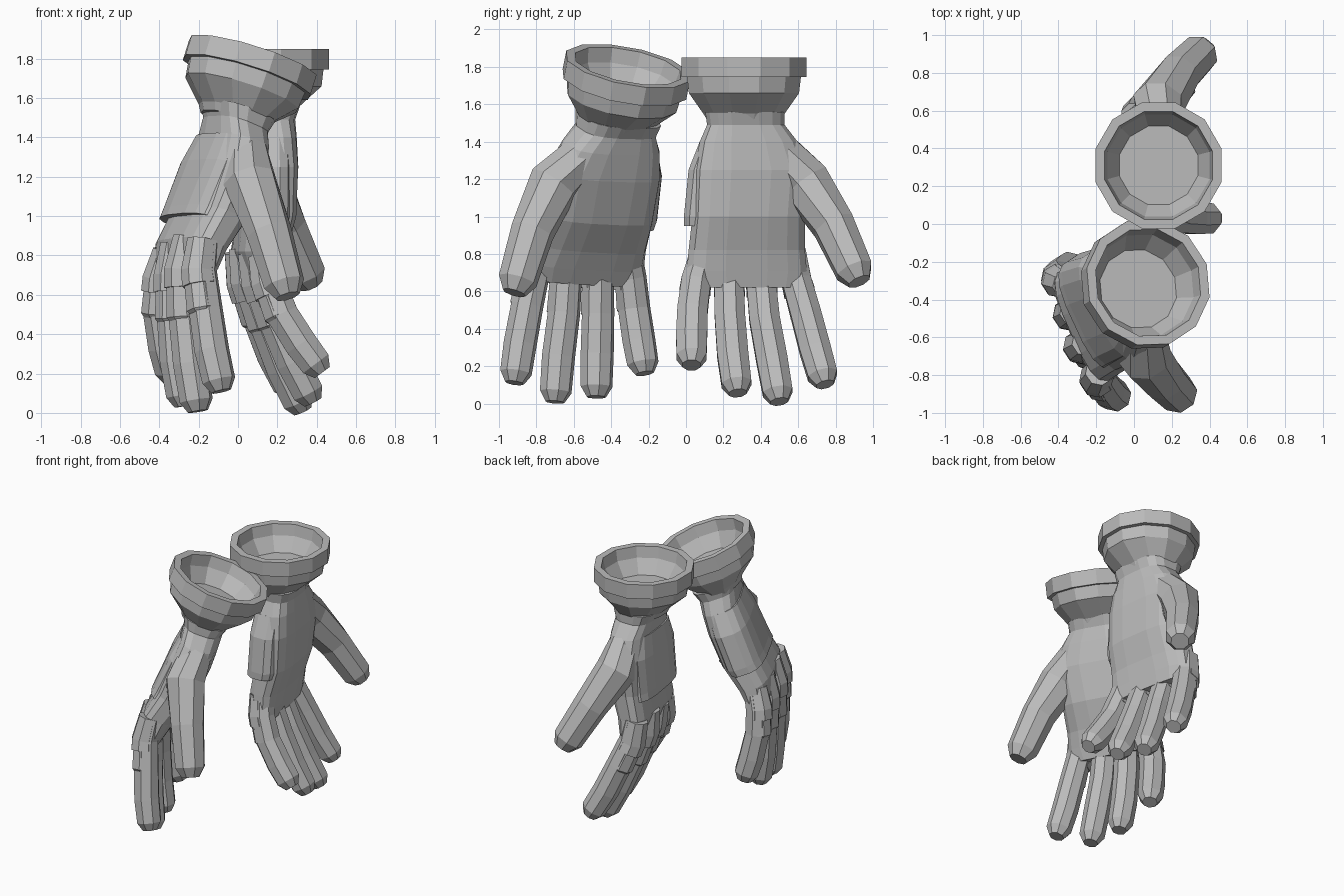
import bpy, bmesh, math
from mathutils import Vector, Matrix

old = bpy.data.objects.get("Cube")
if old:
    bpy.data.objects.remove(old)

grey = bpy.data.materials.new("glove_grey")
grey.use_nodes = True
grey.diffuse_color = (0.5, 0.5, 0.5, 1)
grey.node_tree.nodes["Principled BSDF"].inputs["Base Color"].default_value = (0.5, 0.5, 0.5, 1)

CUFF = Vector((0.13, 0.31, 1.85))


def loft(name, rings, matrix):
    """Skin a list of equal point rings and cap both ends."""
    bm = bmesh.new()
    rows = [[bm.verts.new(matrix @ p) for p in ring] for ring in rings]
    n = len(rows[0])
    for a, b in zip(rows, rows[1:]):
        for i in range(n):
            j = (i + 1) % n
            bm.faces.new((a[i], a[j], b[j], b[i]))
    bm.faces.new(rows[0])
    bm.faces.new(rows[-1])
    bmesh.ops.recalc_face_normals(bm, faces=bm.faces)
    mesh = bpy.data.meshes.new(name)
    bm.to_mesh(mesh)
    bm.free()
    mesh.materials.append(grey)
    bpy.context.collection.objects.link(bpy.data.objects.new(name, mesh))


def oval(x, y, z, rx, ry, n=12, power=1.0, skew=0.0):
    """Level ring; a low power squares it off, skew leans it along y."""
    ring = []
    for i in range(n):
        a = math.tau * (i + 0.5) / n
        c, s = math.cos(a), math.sin(a)
        dx = rx * math.copysign(abs(c) ** power, c)
        dy = ry * math.copysign(abs(s) ** power, s)
        ring.append(Vector((x + dx - skew * dy, y + dy, z)))
    return ring


def hand_section(z, x, rx, low, high):
    """Squarish section whose twist grows towards the knuckles."""
    return oval(x, (low + high) / 2, z, rx, (high - low) / 2, 16, 0.65, 0.25 - 0.1 * z)


def tube(path, radii, lift=0.0, tip=True):
    """Eight-sided rings along a path, optionally lifted to the back of the hand."""
    pts = [Vector(p) for p in path]
    rings = []
    for i, p in enumerate(pts):
        t = (pts[min(i + 1, len(pts) - 1)] - pts[max(i - 1, 0)]).normalized()
        back = t.cross(Vector((0, 1, 0))).normalized()
        if back.x > 0:
            back = -back
        side = t.cross(back)

        def ring(centre, r):
            return [centre + back * lift + (back * math.cos(a) + side * math.sin(a)) * r
                    for a in (math.tau * (k + 0.5) / 8 for k in range(8))]
        rings.append(ring(p, radii[i]))
    if tip:
        rings.append(ring(pts[-1] + t * radii[-1] * 0.65, radii[-1] * 0.6))
    return rings


# finger centre lines, from knuckle to tip
FINGERS = {
    "little": [(0.14, 0.09, 0.80), (0.165, 0.055, 0.66), (0.225, 0.035, 0.50), (0.32, 0.03, 0.35), (0.395, 0.03, 0.25)],
    "ring": [(0.085, 0.23, 0.82), (0.115, 0.23, 0.66), (0.19, 0.235, 0.46), (0.275, 0.25, 0.26), (0.355, 0.27, 0.105)],
    "middle": [(0.04, 0.40, 0.84), (0.06, 0.40, 0.67), (0.14, 0.42, 0.45), (0.225, 0.46, 0.23), (0.305, 0.49, 0.06)],
    "index": [(0.02, 0.57, 0.82), (0.04, 0.59, 0.66), (0.105, 0.64, 0.48), (0.18, 0.69, 0.29), (0.25, 0.73, 0.15)],
}
THUMB = [(0.14, 0.47, 1.38), (0.13, 0.64, 1.18), (0.235, 0.79, 0.95), (0.345, 0.90, 0.71)]

# hand sections: z, x centre, x half, y low, y high
HAND = [(1.56, 0.14, 0.17, 0.10, 0.53), (1.49, 0.145, 0.14, 0.11, 0.53),
        (1.40, 0.155, 0.135, 0.07, 0.60), (1.25, 0.155, 0.14, 0.04, 0.66),
        (1.0, 0.145, 0.135, 0.03, 0.64), (0.82, 0.105, 0.12, 0.01, 0.64),
        (0.71, 0.11, 0.09, 0.0, 0.65), (0.62, 0.12, 0.06, 0.02, 0.63)]

# guard sections over the back and outer edge of the hand
GUARD = [(1.40, 0.14, 0.125, 0.07, 0.55), (1.25, 0.13, 0.135, 0.01, 0.60),
         (1.0, 0.12, 0.135, -0.015, 0.59), (0.95, 0.11, 0.13, -0.015, 0.59)]

# cuff profile: radius, z, from wrist up, over the lip and down inside
CUFF_PROFILE = [(0.20, 1.51), (0.225, 1.55), (0.305, 1.66), (0.315, 1.745), (0.345, 1.745),
                (0.345, 1.85), (0.295, 1.85), (0.28, 1.77), (0.215, 1.67)]


def glove(side, m):
    loft(side + "_cuff", [oval(CUFF.x, CUFF.y, z, r * (0.8 if z < 1.56 else 1), r)
                          for r, z in CUFF_PROFILE], m)
    loft(side + "_palm", [hand_section(*row) for row in HAND], m)
    loft(side + "_back_guard", [hand_section(*row) for row in GUARD], m)
    loft(side + "_thumb", tube(THUMB, [0.11, 0.14, 0.118, 0.106]), m)
    for name, path in FINGERS.items():
        loft(f"{side}_{name}_finger", tube(path, [0.075, 0.085, 0.088, 0.09, 0.086]), m)
        # knuckle guards: a wide upper one and a slimmer lower one
        a, b, c = (Vector(p) for p in path[:3])
        loft(f"{side}_{name}_knuckle", tube([a, b, b.lerp(c, 0.35)], [0.075, 0.087, 0.09], 0.018, False), m)
        loft(f"{side}_{name}_joint_guard", tube([b, c, c.lerp(Vector(path[3]), 0.1)],
                                                [0.08, 0.088, 0.07], 0.012, False), m)


# one glove hangs straight, the other is its mirrored copy, turned and tilted
glove("rear", Matrix.Identity(4))
turn = (Matrix.Rotation(math.radians(-11), 4, 'X') @ Matrix.Rotation(math.radians(17), 4, 'Y')
        @ Matrix.Rotation(math.radians(35), 4, 'Z') @ Matrix.Scale(-1, 4, (0, 1, 0)))
glove("front", Matrix.Translation((0.075, -0.31, 1.805)) @ turn @ Matrix.Translation(-CUFF))
